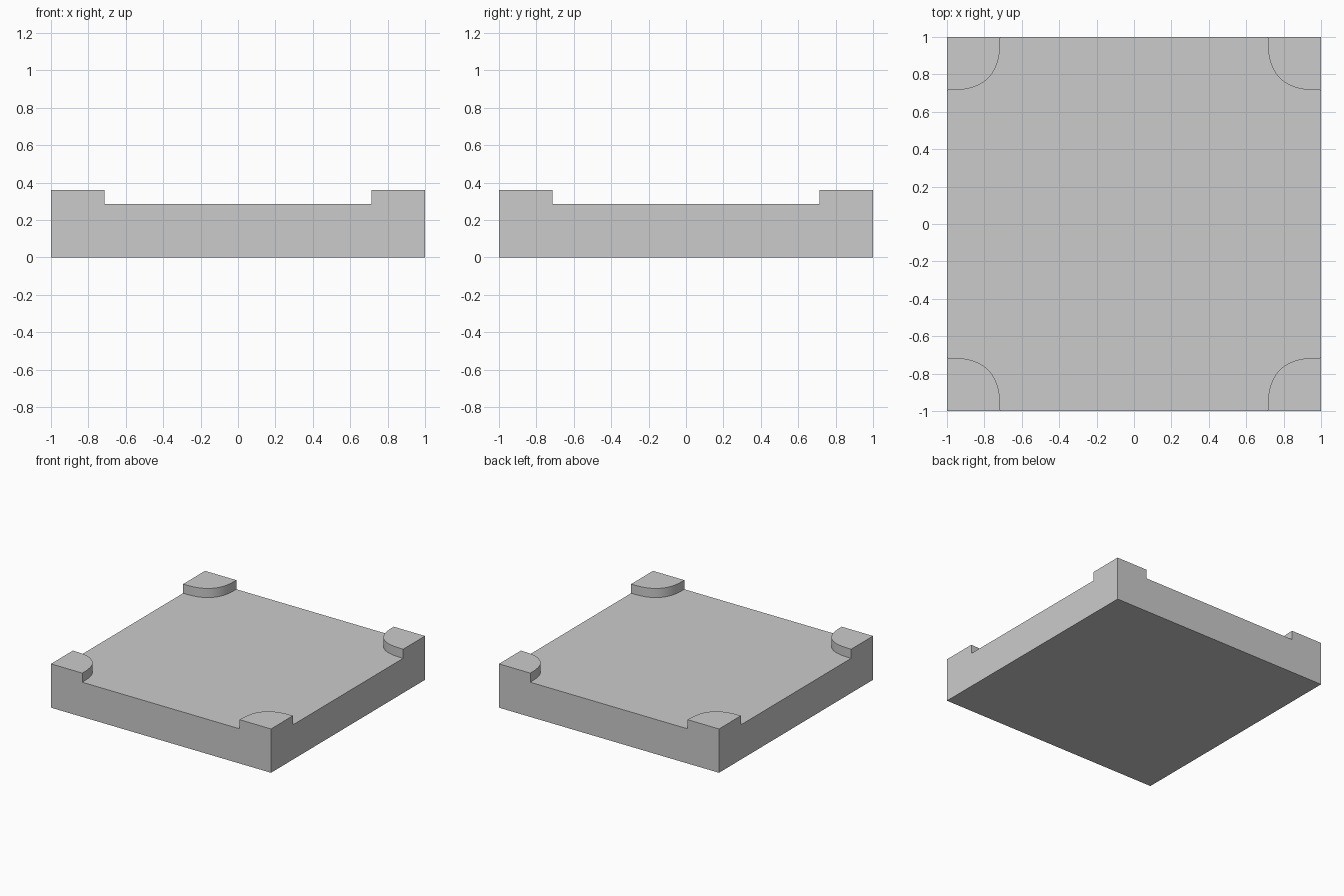
import bpy, bmesh, math
from mathutils import Matrix, Vector

if "Cube" in bpy.data.objects:
    bpy.data.objects.remove(bpy.data.objects["Cube"])

TOP, FLOOR = 0.36, 0.285   # pad top and recessed floor heights
R, POWER, STEPS = 0.285, 2.7, 20   # corner pad size and roundness


def prism(name, outline, z0, z1):
    bm = bmesh.new()
    face = bm.faces.new([bm.verts.new((x, y, z0)) for x, y in outline])
    top = bmesh.ops.extrude_face_region(bm, geom=[face])["geom"]
    verts = [v for v in top if isinstance(v, bmesh.types.BMVert)]
    bmesh.ops.translate(bm, verts=verts, vec=(0, 0, z1 - z0))
    bmesh.ops.recalc_face_normals(bm, faces=bm.faces)
    mesh = bpy.data.meshes.new(name)
    bm.to_mesh(mesh)
    bm.free()
    obj = bpy.data.objects.new(name, mesh)
    bpy.context.collection.objects.link(obj)
    return obj


# Square base plate at full height
plate = prism("base_plate", [(-1, -1), (1, -1), (1, 1), (-1, 1)], 0, TOP)

# Recess outline: one rounded corner, repeated by quarter turns
corner = [(1.1, 1 - R)]
for i in range(STEPS + 1):
    a = math.pi / 2 * i / STEPS
    c, s = max(0, math.cos(a)), math.sin(a)
    corner.append((1 - R * s ** (2 / POWER) if i else 1.0,
                   1 - R * c ** (2 / POWER) if i < STEPS else 1.0))
corner.append((1 - R, 1.1))
outline = []
for k in range(4):
    turn = Matrix.Rotation(k * math.pi / 2, 2)
    outline += [tuple(turn @ Vector(p)) for p in corner]
cutter = prism("recess_cutter", outline, FLOOR, TOP + 0.2)
cutter.hide_render = True

# Carve the recess, leaving the four corner pads
mod = plate.modifiers.new("recess", "BOOLEAN")
mod.operation = "DIFFERENCE"
mod.solver = "EXACT"
mod.object = cutter
bpy.context.view_layer.objects.active = plate
plate.select_set(True)
bpy.ops.object.modifier_apply(modifier=mod.name)
bpy.data.objects.remove(cutter)
bpy.ops.object.shade_smooth_by_angle(angle=math.radians(30))
